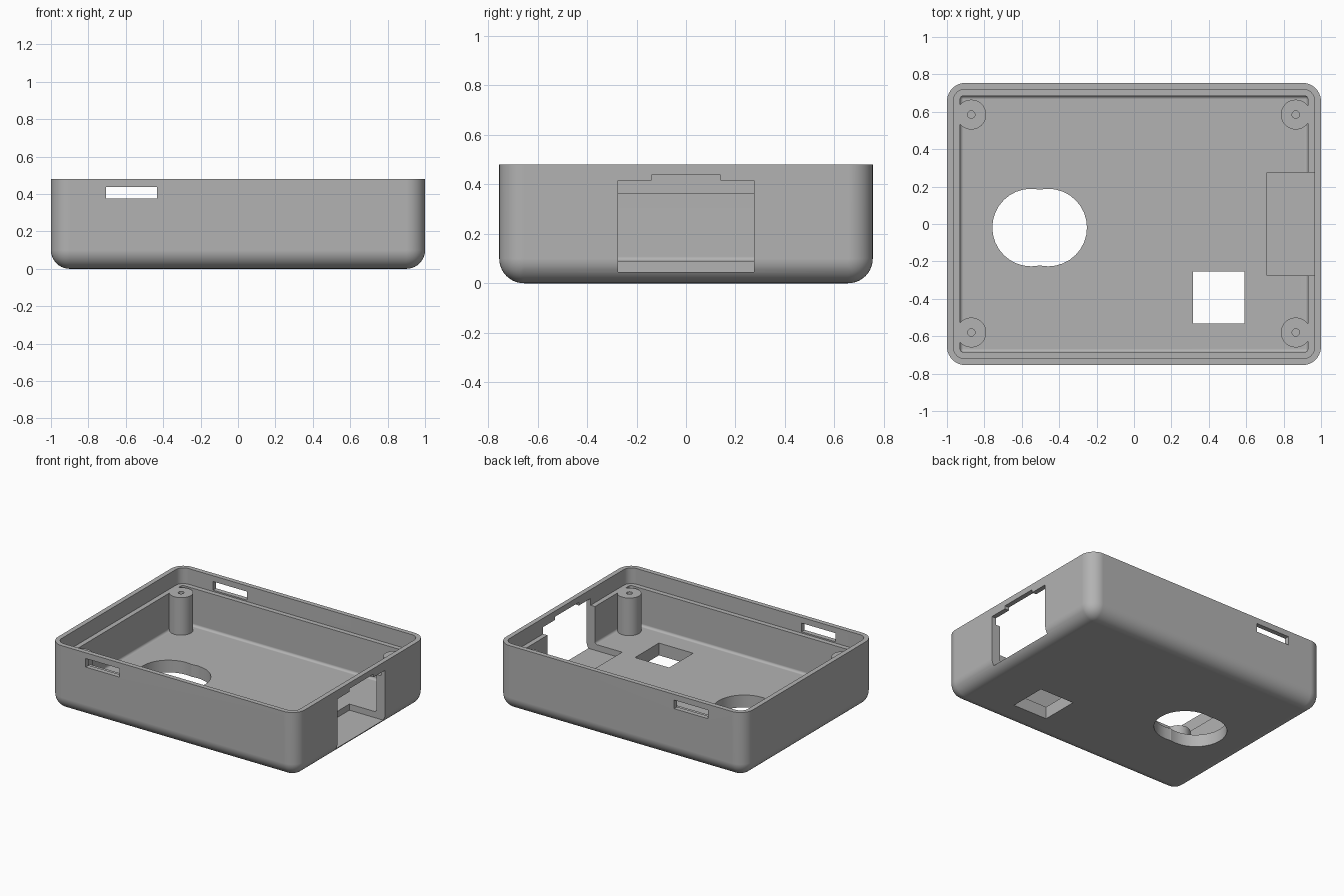
import bpy, bmesh, math

old = bpy.data.objects.get("Cube")
if old:
    bpy.data.objects.remove(old, do_unlink=True)

grey = bpy.data.materials.new("mid grey plastic")
grey.use_nodes = True
colour = (0.45, 0.45, 0.45, 1)
grey.diffuse_color = colour
grey.node_tree.nodes["Principled BSDF"].inputs["Base Color"].default_value = colour


def finish(bm, name):
    mesh = bpy.data.meshes.new(name)
    bm.to_mesh(mesh)
    bm.free()
    mesh.materials.append(grey)
    obj = bpy.data.objects.new(name, mesh)
    bpy.context.collection.objects.link(obj)
    return obj


def box(name, x, y, z, corner=0, base=0, segments=8):
    """Box from ranges, with rounded upright edges and rounded bottom edges."""
    bm = bmesh.new()
    bmesh.ops.create_cube(bm, size=1)
    for v in bm.verts:
        for i, (low, high) in enumerate((x, y, z)):
            v.co[i] = low if v.co[i] < 0 else high

    def edges(upright):
        if upright:
            return [e for e in bm.edges if abs(e.verts[0].co.z - e.verts[1].co.z) > 0.01]
        return [e for e in bm.edges if all(abs(v.co.z - z[0]) < 1e-5 for v in e.verts)]

    if corner and corner == base:
        bmesh.ops.bevel(bm, geom=edges(True) + edges(False), offset=corner,
                        segments=segments, profile=0.5, affect='EDGES')
    elif corner:
        bmesh.ops.bevel(bm, geom=edges(True), offset=corner,
                        segments=segments, profile=0.5, affect='EDGES')
    return finish(bm, name)


def cylinder(name, x, y, z, radius, sides=32):
    bm = bmesh.new()
    bmesh.ops.create_cone(bm, cap_ends=True, segments=sides, radius1=radius,
                          radius2=radius, depth=z[1] - z[0])
    bmesh.ops.translate(bm, vec=(x, y, (z[0] + z[1]) / 2), verts=bm.verts)
    return finish(bm, name)


def combine(target, tool, operation='DIFFERENCE'):
    mod = target.modifiers.new("combine", 'BOOLEAN')
    mod.operation = operation
    mod.solver = 'EXACT'
    mod.object = tool
    bpy.context.view_layer.objects.active = target
    bpy.ops.object.modifier_apply(modifier=mod.name)
    bpy.data.objects.remove(tool, do_unlink=True)


# Outer tray, hollowed, with a stepped ledge inside the rim
LEDGE, FLOOR = 0.365, 0.09
tray = box("enclosure_tray", (-1, 1), (-0.755, 0.755), (0, 0.48), 0.1, 0.1, 10)
combine(tray, box("cavity", (-0.93, 0.93), (-0.685, 0.685), (FLOOR, 0.6), 0.018, 0.018, 4))
combine(tray, box("lip_recess", (-0.965, 0.965), (-0.72, 0.72), (LEDGE, 0.6), 0.06))

# Four screw posts with pilot holes
for x in (-0.87, 0.865):
    for y in (-0.58, 0.585):
        combine(tray, cylinder("screw_post", x, y, (0.05, LEDGE), 0.08), 'UNION')
        combine(tray, cylinder("pilot_hole", x, y, (FLOOR + 0.02, 0.6), 0.02, 20))

# Side port opening with a raised notch and a pocket sunk into the floor
combine(tray, box("port_opening", (0.71, 1.1), (-0.275, 0.275), (0.045, 0.415)))
combine(tray, box("port_notch", (0.71, 1.1), (-0.14, 0.14), (0.3, 0.438)))

# Latch slots through front and back walls
for y in (-0.75, 0.75):
    combine(tray, box("latch_slot", (-0.705, -0.432), (y - 0.06, y + 0.06), (0.375, 0.438)))

# Oval and square floor openings
for x in (-0.55, -0.459):
    combine(tray, cylinder("oval_opening", x, -0.019, (-0.1, 0.2), 0.2075))
combine(tray, box("square_opening", (0.315, 0.592), (-0.532, -0.255), (-0.1, 0.2)))

# Smooth rounded edges, crisp cuts
bpy.ops.object.select_all(action='DESELECT')
tray.select_set(True)
bpy.context.view_layer.objects.active = tray
bpy.ops.object.shade_smooth_by_angle(angle=math.radians(30))
weighted = tray.modifiers.new("even_shading", 'WEIGHTED_NORMAL')
weighted.keep_sharp = True
